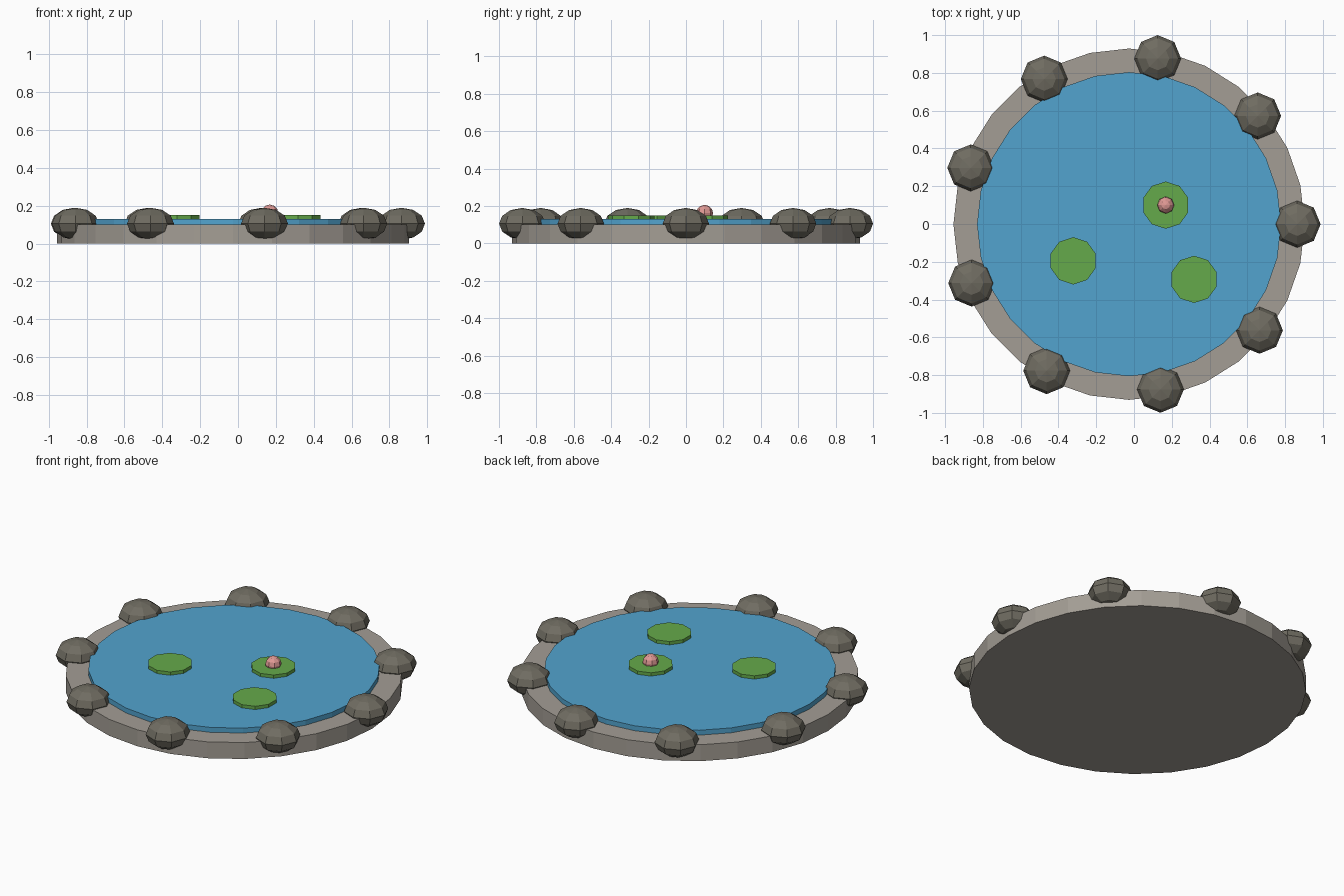
import bpy
import math

if "Cube" in bpy.data.objects:
    bpy.data.objects.remove(bpy.data.objects["Cube"])

CX, CY = -0.026, -0.001  # pond centre


def material(name, rgb):
    mat = bpy.data.materials.new(name)
    mat.diffuse_color = (*rgb, 1.0)
    mat.use_nodes = True
    mat.node_tree.nodes["Principled BSDF"].inputs["Base Color"].default_value = mat.diffuse_color
    return mat


def finish(name, mat):
    obj = bpy.context.object
    obj.name = name
    obj.data.materials.append(mat)
    return obj


def disc(name, x, y, radius, z0, z1, sides, mat):
    bpy.ops.mesh.primitive_cylinder_add(vertices=sides, radius=radius, depth=z1 - z0,
                                        location=(x, y, (z0 + z1) / 2))
    return finish(name, mat)


def ball(name, x, y, z, radius, squash, mat):
    bpy.ops.mesh.primitive_uv_sphere_add(segments=8, ring_count=6, radius=radius,
                                         location=(x, y, z))
    obj = finish(name, mat)
    obj.scale.z = squash
    return obj


rim_mat = material("rim_stone", (0.37, 0.34, 0.30))
rock_mat = material("rock", (0.16, 0.15, 0.12))
water_mat = material("water", (0.085, 0.37, 0.62))
leaf_mat = material("leaf", (0.13, 0.40, 0.07))
petal_mat = material("petal", (0.75, 0.32, 0.30))

# Stone base and water
disc("pond_base", CX, CY, 0.93, 0, 0.10, 28, rim_mat)
disc("water", CX, CY, 0.805, 0.05, 0.13, 28, water_mat)

# Ring of rocks
for i in range(9):
    a = 0.7 * i
    ball(f"rock_{i + 1}", CX + 0.89 * math.cos(a), CY + 0.89 * math.sin(a),
         0.105, 0.124, 0.68, rock_mat)

# Lily pads, one with a flower
for i, (x, y) in enumerate([(0.168, 0.10), (-0.322, -0.195), (0.318, -0.293)]):
    disc(f"lily_pad_{i + 1}", x, y, 0.125, 0.125, 0.15, 10, leaf_mat)
ball("lily_flower", 0.168, 0.10, 0.161, 0.045, 1.0, petal_mat)
